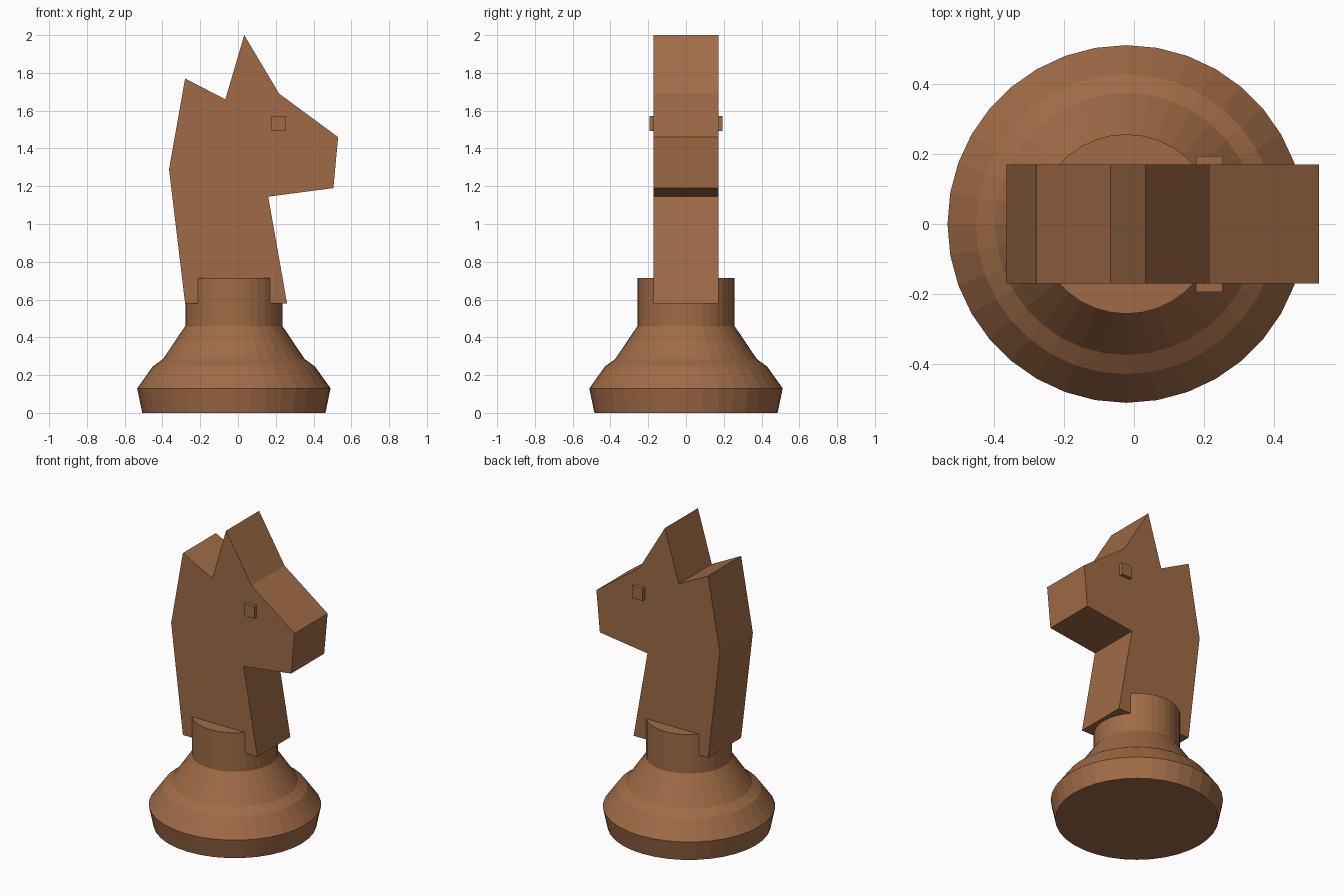
import bpy, bmesh, math

if "Cube" in bpy.data.objects:
    bpy.data.objects.remove(bpy.data.objects["Cube"])

wood = bpy.data.materials.new("warm_brown_wood")
wood.diffuse_color = (0.35, 0.148, 0.062, 1)
wood.use_nodes = True
wood.node_tree.nodes["Principled BSDF"].inputs["Base Color"].default_value = wood.diffuse_color


def finish(bm, name):
    bmesh.ops.recalc_face_normals(bm, faces=bm.faces)
    mesh = bpy.data.meshes.new(name)
    bm.to_mesh(mesh)
    bm.free()
    mesh.materials.append(wood)
    obj = bpy.data.objects.new(name, mesh)
    bpy.context.collection.objects.link(obj)
    return obj


def turned(name, profile, cx, sides):
    """Closed solid of revolution from (radius, height) pairs."""
    bm = bmesh.new()
    rings = [[bm.verts.new((cx + r * math.cos(2 * math.pi * i / sides),
                            r * math.sin(2 * math.pi * i / sides), z))
              for i in range(sides)] for r, z in profile]
    for low, high in zip(rings, rings[1:]):
        for i in range(sides):
            j = (i + 1) % sides
            bm.faces.new((low[i], low[j], high[j], high[i]))
    bm.faces.new(rings[0][::-1])
    bm.faces.new(rings[-1])
    return finish(bm, name)


def slab(name, outline, y0, y1):
    """Extrude an (x, z) outline along y."""
    bm = bmesh.new()
    face = bm.faces.new([bm.verts.new((x, y0, z)) for x, z in outline])
    out = bmesh.ops.extrude_face_region(bm, geom=[face], use_keep_orig=True)
    for v in out["geom"]:
        if isinstance(v, bmesh.types.BMVert):
            v.co.y = y1
    return finish(bm, name)


# Turned pedestal with collar
turned("pedestal", [(0.485, 0), (0.512, 0.13), (0.43, 0.245), (0.375, 0.285),
                    (0.257, 0.46), (0.257, 0.715)], -0.022, 36)

# Horse neck and head
slab("horse_head", [(-0.28, 0.578), (0.26, 0.578), (0.16, 1.145), (0.505, 1.19),
                    (0.53, 1.46), (0.218, 1.69), (0.033, 2.0), (-0.067, 1.66),
                    (-0.28, 1.77), (-0.365, 1.29)], -0.171, 0.171)

# Square eyes on both cheeks
for side, label in ((-1, "front"), (1, "back")):
    slab("eye_" + label, [(0.178, 1.492), (0.254, 1.492), (0.254, 1.572), (0.178, 1.572)],
         side * 0.12, side * 0.194)
